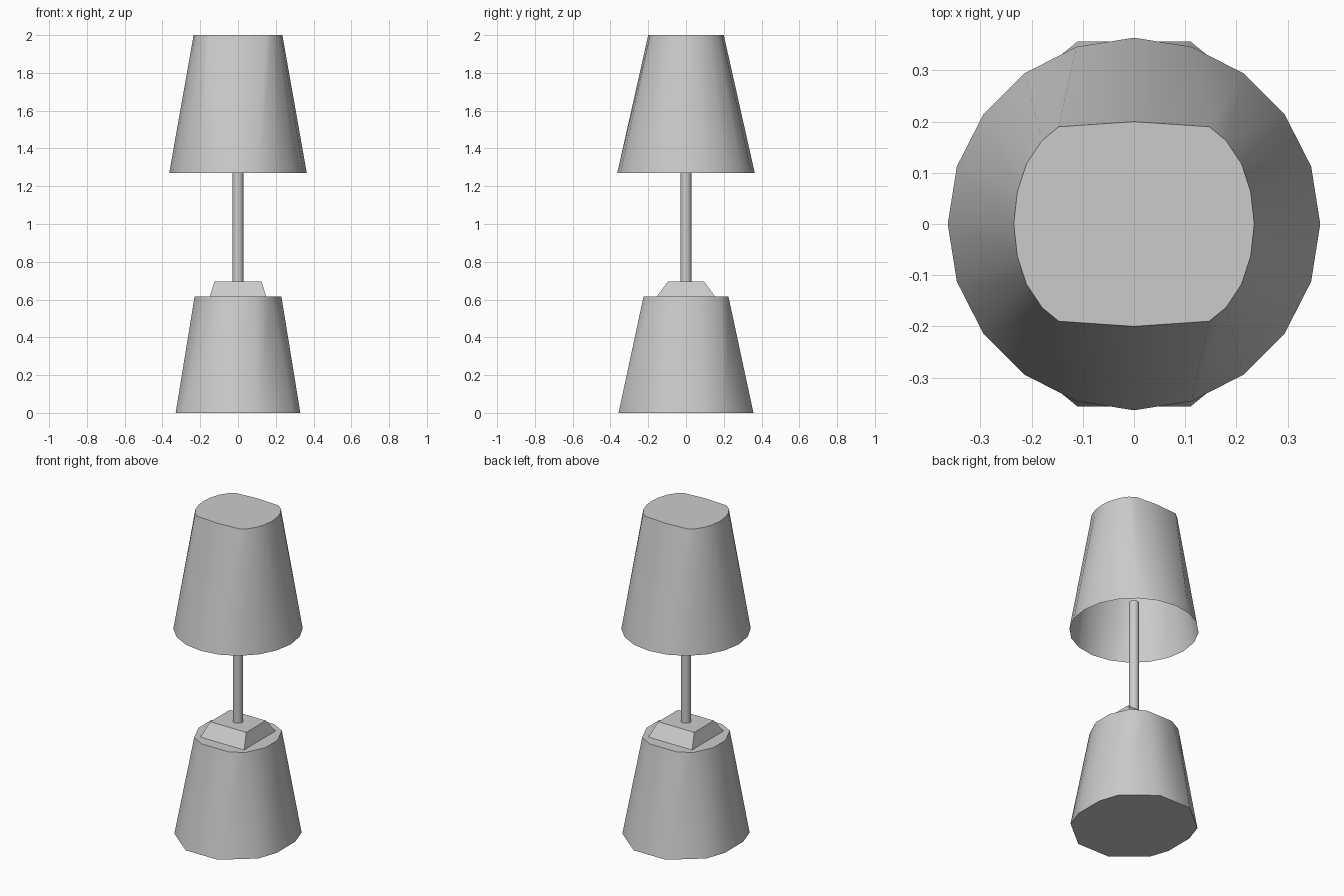
import bpy, bmesh, math

cube = bpy.data.objects.get("Cube")
if cube:
    bpy.data.objects.remove(cube)

grey = bpy.data.materials.new("light_grey")
grey.use_nodes = True
grey.diffuse_color = (0.6, 0.6, 0.6, 1)
grey.node_tree.nodes["Principled BSDF"].inputs["Base Color"].default_value = (0.6, 0.6, 0.6, 1)


def mirrored_ring(quarter):
    """Mirror one quarter outline (+x, +y) into a full counter-clockwise ring."""
    pts = set()
    for x, y in quarter:
        pts |= {(sx * x + 0.0, sy * y + 0.0) for sx in (1, -1) for sy in (1, -1)}
    return sorted(pts, key=lambda p: math.atan2(p[1], p[0]))


def circle(radius, sides):
    return [(radius * math.cos(math.tau * i / sides - math.pi + math.tau / sides),
             radius * math.sin(math.tau * i / sides - math.pi + math.tau / sides))
            for i in range(sides)]


def loft(name, lower, z0, upper, z1, cap_bottom=True, smooth=True):
    """Join two matching rings with side faces and caps."""
    bm = bmesh.new()
    a = [bm.verts.new((x, y, z0)) for x, y in lower]
    b = [bm.verts.new((x, y, z1)) for x, y in upper]
    n = len(a)
    for i in range(n):
        j = (i + 1) % n
        bm.faces.new((a[i], a[j], b[j], b[i]))
    bm.faces.new(b)
    if cap_bottom:
        bm.faces.new(a[::-1])
    mesh = bpy.data.meshes.new(name)
    bm.to_mesh(mesh)
    bm.free()
    mesh.materials.append(grey)
    obj = bpy.data.objects.new(name, mesh)
    bpy.context.collection.objects.link(obj)
    if smooth:
        bpy.ops.object.select_all(action='DESELECT')
        obj.select_set(True)
        bpy.context.view_layer.objects.active = obj
        bpy.ops.object.shade_smooth_by_angle(angle=math.radians(40))
    return obj


# Tapered base with flattened sides
base_low = mirrored_ring([(0.33, 0.09), (0.29, 0.21), (0.11, 0.357)])
base_top = mirrored_ring([(0.23, 0.06), (0.175, 0.18), (0.09, 0.225)])
loft("base", base_low, 0, base_top, 0.615)

# Bevelled square collar on the base
loft("collar", mirrored_ring([(0.15, 0.155)]), 0.615,
     mirrored_ring([(0.124, 0.096)]), 0.695, smooth=False)

# Thin pole reaching up inside the shade
loft("pole", circle(0.029, 12), 0.69, circle(0.029, 12), 1.45)

# Open-bottomed shade: round rim rising to a squarish closed top
shade_top = mirrored_ring([(0.235, 0), (0.228, 0.063), (0.21, 0.118),
                           (0.18, 0.163), (0.147, 0.19), (0, 0.2)])
loft("shade", circle(0.364, 20), 1.27, shade_top, 2.0, cap_bottom=False)
